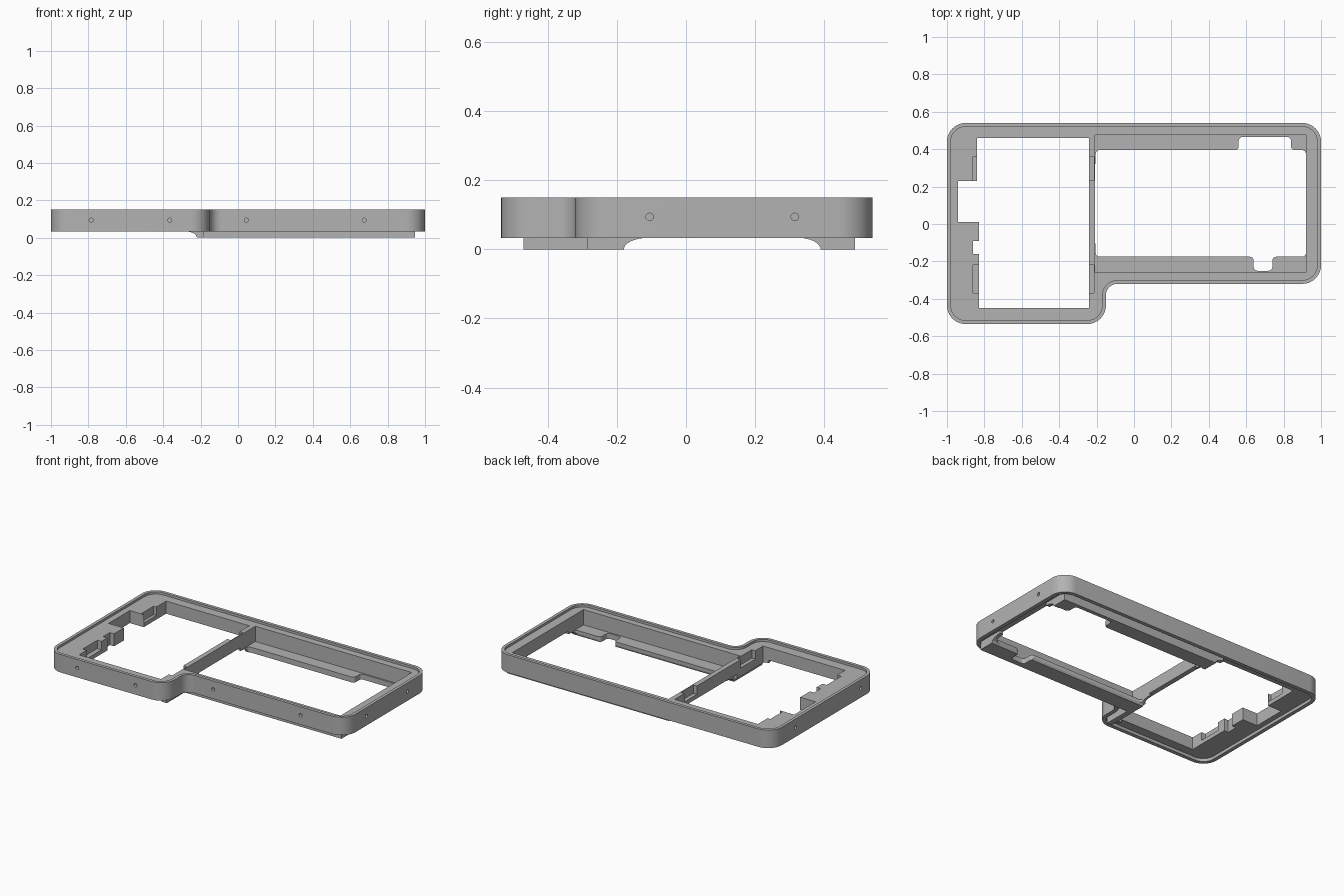
import bpy
import bmesh
import math
from mathutils import Vector

if "Cube" in bpy.data.objects:
    bpy.data.objects.remove(bpy.data.objects["Cube"], do_unlink=True)

grey = bpy.data.materials.new("plain grey")
grey.use_nodes = True
COLOUR = (0.45, 0.45, 0.45, 1)
grey.diffuse_color = COLOUR
grey.node_tree.nodes["Principled BSDF"].inputs["Base Color"].default_value = COLOUR


def rounded(corners, inset=0.0, steps=10):
    """Inset a counter-clockwise outline of (x, y, radius) corners and round it."""
    pts, n = [], len(corners)
    for i, (x, y, r) in enumerate(corners):
        p = Vector((x, y))
        d0 = (p - Vector(corners[i - 1][:2])).normalized()
        d1 = (Vector(corners[(i + 1) % n][:2]) - p).normalized()
        turn = d0.x * d1.y - d0.y * d1.x
        p = p + (d1 - d0) * inset * (1 if turn > 0 else -1)
        r = r - inset if turn > 0 else r + inset
        if r <= 0:
            pts.append(tuple(p))
            continue
        centre = p + (d1 - d0) * r
        for k in range(steps + 1):
            a = k / steps * math.pi / 2
            pts.append(tuple(centre - d1 * r * math.cos(a) + d0 * r * math.sin(a)))
    return pts


def prism(name, pts, lo, hi, axis="z"):
    """Extrude a flat outline along one axis."""
    place = {"x": lambda a, b: (lo, a, b),
             "y": lambda a, b: (a, lo, b),
             "z": lambda a, b: (a, b, lo)}[axis]
    bm = bmesh.new()
    face = bm.faces.new([bm.verts.new(place(a, b)) for a, b in pts])
    out = bmesh.ops.extrude_face_region(bm, geom=[face])
    move = Vector([hi - lo if c == axis else 0 for c in "xyz"])
    bmesh.ops.translate(bm, vec=move,
                        verts=[v for v in out["geom"] if isinstance(v, bmesh.types.BMVert)])
    bmesh.ops.recalc_face_normals(bm, faces=bm.faces)
    mesh = bpy.data.meshes.new(name)
    bm.to_mesh(mesh)
    bm.free()
    mesh.materials.append(grey)
    obj = bpy.data.objects.new(name, mesh)
    bpy.context.collection.objects.link(obj)
    return obj


def box(name, x0, x1, y0, y1, z0, z1):
    return prism(name, [(x0, y0), (x1, y0), (x1, y1), (x0, y1)], z0, z1)


def combine(target, tool, operation="DIFFERENCE"):
    """Apply a boolean and discard the tool."""
    mod = target.modifiers.new("shape", "BOOLEAN")
    mod.operation, mod.solver, mod.object = operation, "EXACT", tool
    bpy.context.view_layer.objects.active = target
    bpy.ops.object.modifier_apply(modifier=mod.name)
    bpy.data.objects.remove(tool, do_unlink=True)


def foot_profile(outer, edge, tip, top=0.06):
    """Section of a foot with a concave sweep from its flat base to the frame."""
    pts = [(outer, top), (outer, 0), (edge, 0)]
    for k in range(1, 9):
        a = k / 8 * math.pi / 2
        pts.append((tip + (edge - tip) * math.cos(a), 0.034 * math.sin(a)))
    return pts + [(tip, top)]


# Frame body with a raised lip above and below
R = 0.1
OUTLINE = [(-1, -0.535, R), (-0.15, -0.535, R), (-0.15, -0.32, 0.06),
           (1, -0.32, R), (1, 0.54, R), (-1, 0.54, R)]
TOP, BASE = 0.15, 0.033
frame = prism("case_frame", rounded(OUTLINE), BASE, TOP)
combine(frame, prism("top_recess", rounded(OUTLINE, 0.02), TOP - 0.015, 0.2))
combine(frame, prism("bottom_recess", rounded(OUTLINE, 0.025), -0.1, BASE + 0.02))

# Feet below the wide opening, swept into the frame
feet = [
    prism("front_foot", foot_profile(-0.285, -0.18, -0.105), -0.22, 0.945, "x"),
    prism("rear_foot", foot_profile(0.49, 0.39, 0.32), -0.22, 0.945, "x"),
    box("corner_foot", -0.22, -0.185, -0.47, -0.28, 0, 0.06),
    prism("front_foot_end", foot_profile(-0.21, -0.22, -0.28), -0.47, -0.18, "y"),
    prism("rear_foot_end", foot_profile(-0.21, -0.22, -0.28), 0.39, 0.49, "y"),
]
for foot in feet:
    combine(frame, foot, "UNION")

# Wide opening: straight pocket above a ledge, notched hole through the ledge
combine(frame, box("wide_pocket", -0.208, 0.92, -0.26, 0.475, 0.035, 0.2))
LEDGE = [(-0.205, -0.175), (0.64, -0.175), (0.64, -0.25), (0.74, -0.25),
         (0.74, -0.175), (0.919, -0.175), (0.919, 0.395), (0.84, 0.395),
         (0.84, 0.465), (0.56, 0.465), (0.56, 0.395), (-0.205, 0.395)]
combine(frame, prism("ledge_hole", rounded([(x, y, 0.02) for x, y in LEDGE], steps=5), -0.1, 0.1))

# Tall opening with stepped side
SIDE = [(-0.83, -0.45), (-0.24, -0.45), (-0.24, 0.46), (-0.84, 0.46),
        (-0.84, 0.23), (-0.94, 0.23), (-0.94, 0.01), (-0.83, 0.01),
        (-0.83, -0.09), (-0.86, -0.09), (-0.86, -0.16), (-0.83, -0.16)]
combine(frame, prism("tall_hole", SIDE, -0.1, 0.2))

# Clip pockets on both sides of the tall opening
for y0, y1 in ((0.232, 0.36), (-0.37, -0.22)):
    for x0, x1 in ((-0.86, -0.82), (-0.25, -0.215)):
        combine(frame, box("clip_pocket", x0, x1, y0, y1, 0.08, 0.2))

# Small screw holes around the outer walls
def screw_hole(a, lo, hi, axis):
    ring = [(a + 0.011 * math.cos(t * math.pi / 8), 0.094 + 0.011 * math.sin(t * math.pi / 8))
            for t in range(16)]
    combine(frame, prism("screw_hole", ring, lo, hi, axis))


for x in (-0.785, -0.365):
    screw_hole(x, -0.6, -0.49, "y")
for x in (0.045, 0.675):
    screw_hole(x, -0.4, -0.28, "y")
for y in (-0.105, 0.315):
    screw_hole(y, 0.95, 1.1, "x")
for y in (-0.37, 0.3):
    screw_hole(y, -1.1, -0.96, "x")

bpy.ops.object.select_all(action="DESELECT")
frame.select_set(True)
bpy.context.view_layer.objects.active = frame
bpy.ops.object.shade_smooth_by_angle(angle=math.radians(25))
